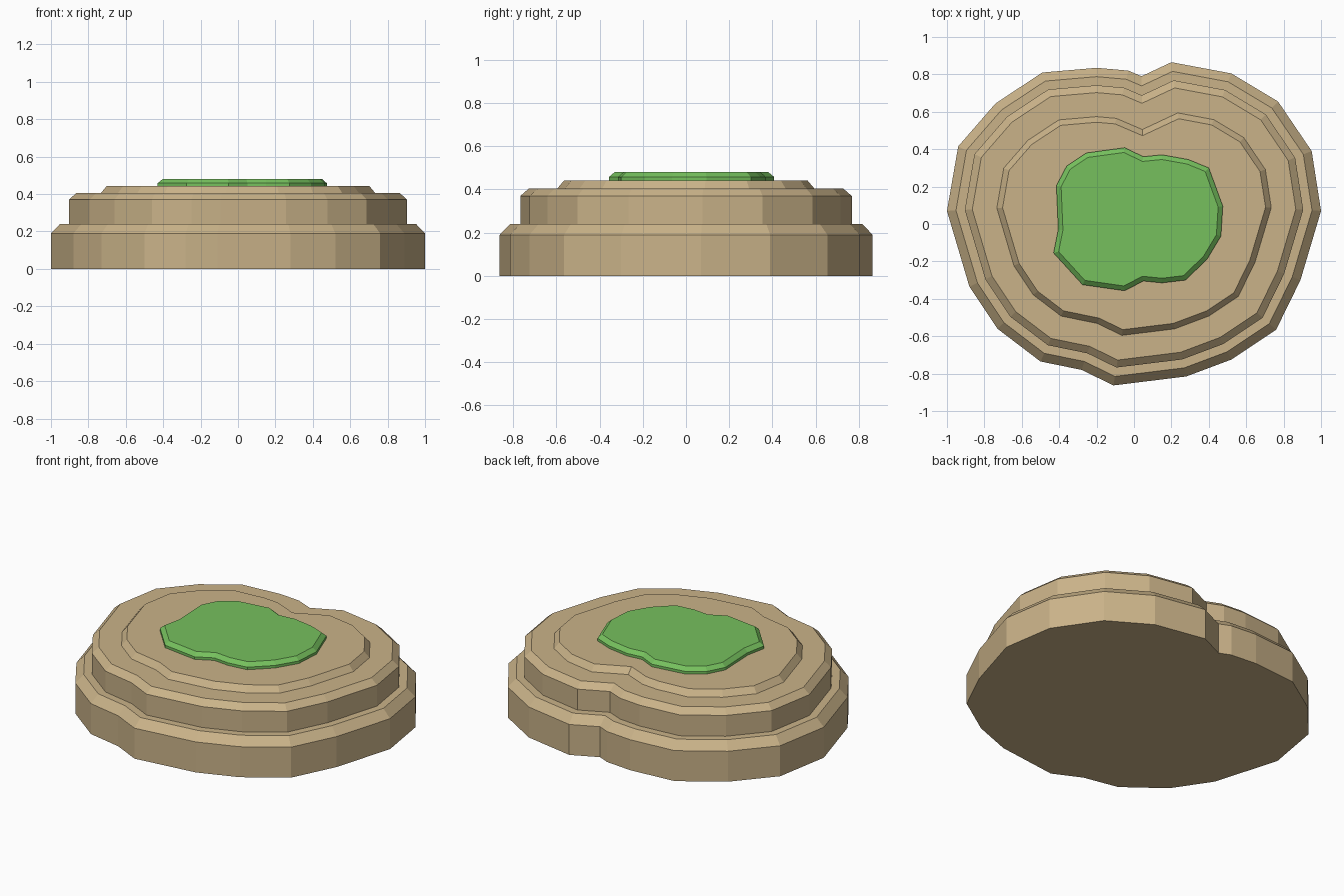
import bpy
import bmesh
from mathutils import Vector

cube = bpy.data.objects.get("Cube")
if cube:
    bpy.data.objects.remove(cube, do_unlink=True)


def make_material(name, color):
    mat = bpy.data.materials.new(name)
    mat.use_nodes = True
    mat.diffuse_color = (*color, 1)
    mat.node_tree.nodes["Principled BSDF"].inputs["Base Color"].default_value = (*color, 1)
    return mat


def inset(outline, distance):
    """Shrink a counter-clockwise outline evenly, keeping its edges parallel."""
    points = [Vector(p) for p in outline]
    result = []
    for i, point in enumerate(points):
        before = (point - points[i - 1]).normalized()
        after = (points[(i + 1) % len(points)] - point).normalized()
        normal_a = Vector((-before.y, before.x))
        normal_b = Vector((-after.y, after.x))
        miter = (normal_a + normal_b) / (1 + normal_a.dot(normal_b))
        result.append(point + miter * distance)
    return result


def terraced_slab(name, outline, steps, material):
    """Stack rings of the outline, each given as (inset, height), and cap both ends."""
    bm = bmesh.new()
    rings = [[bm.verts.new((p.x, p.y, height)) for p in inset(outline, distance)]
             for distance, height in steps]
    count = len(outline)
    for lower, upper in zip(rings, rings[1:]):
        for i in range(count):
            j = (i + 1) % count
            bm.faces.new((lower[i], lower[j], upper[j], upper[i]))
    bm.faces.new(rings[0][::-1])
    bm.faces.new(rings[-1])
    mesh = bpy.data.meshes.new(name)
    bm.to_mesh(mesh)
    bm.free()
    mesh.materials.append(material)
    obj = bpy.data.objects.new(name, mesh)
    bpy.context.collection.objects.link(obj)
    return obj


sandstone = make_material("sandstone", (0.59, 0.45, 0.25))
grass = make_material("grass green", (0.18, 0.53, 0.11))

# Rock: three terraces with chamfered rims
rock_outline = [
    (1, .07), (.95, .39), (.77, .655), (.52, .805), (.2, .865), (.04, .79),
    (-.03, .82), (-.2, .835), (-.49, .81), (-.74, .645), (-.94, .415),
    (-1, .07), (-.88, -.335), (-.73, -.56), (-.5, -.735), (-.28, -.78),
    (-.11, -.863), (.28, -.815), (.52, -.725), (.76, -.565), (.89, -.3)]
rock_steps = [(0, 0), (0, .19), (.047, .24), (.093, .24), (.093, .37),
              (.132, .405), (.26, .405), (.29, .442)]
terraced_slab("terraced_rock", rock_outline, rock_steps, sandstone)

# Grass: thin chamfered patch on the summit
grass_outline = [
    (.475, .095), (.4, .3), (.29, .345), (.15, .37), (.05, .36), (-.05, .408),
    (-.255, .38), (-.36, .31), (-.415, .205), (-.405, -.03), (-.43, -.155),
    (-.275, -.325), (-.05, -.357), (.05, -.305), (.15, -.315), (.275, -.3),
    (.39, -.19), (.465, -.065)]
grass_steps = [(0, .442), (0, .458), (.025, .48)]
terraced_slab("grass_patch", grass_outline, grass_steps, grass)
